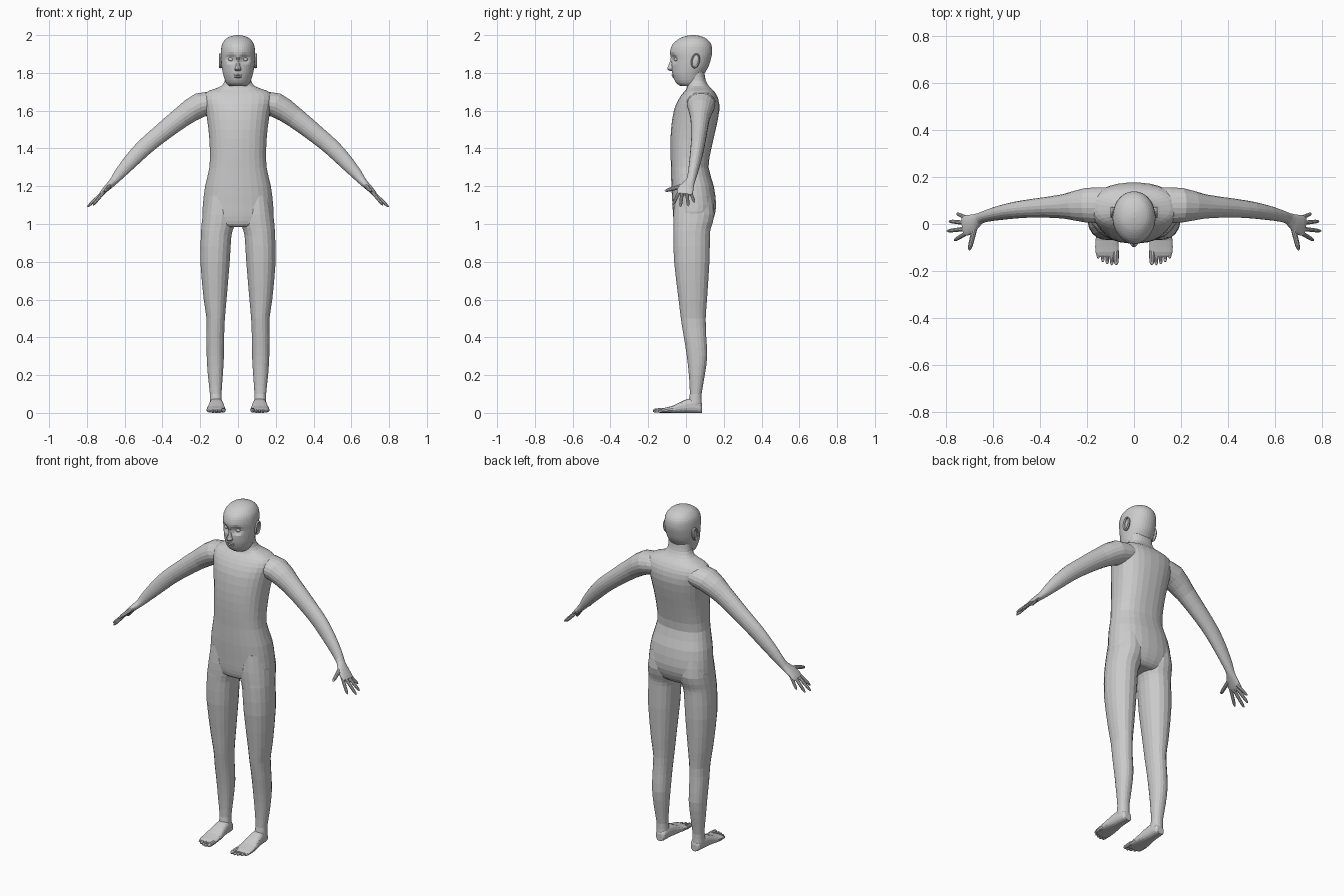
import bpy, bmesh, math
from mathutils import Vector, Matrix

if "Cube" in bpy.data.objects:
    bpy.data.objects.remove(bpy.data.objects["Cube"])

skin = bpy.data.materials.new("light_grey")
skin.diffuse_color = (0.6, 0.6, 0.6, 1)
skin.use_nodes = True
skin.node_tree.nodes["Principled BSDF"].inputs["Base Color"].default_value = skin.diffuse_color


def finish(bm, name, mirror=False):
    bmesh.ops.recalc_face_normals(bm, faces=bm.faces)
    me = bpy.data.meshes.new(name)
    bm.to_mesh(me)
    bm.free()
    me.materials.append(skin)
    ob = bpy.data.objects.new(name, me)
    bpy.context.collection.objects.link(ob)
    if mirror:
        m = ob.modifiers.new("mirror", 'MIRROR')
        m.use_clip = False
        m.use_mirror_merge = False
    return ob


def spline(a, b, c, d, t):
    return 0.5 * (2 * b + (c - a) * t + (2 * a - 5 * b + 4 * c - d) * t * t
                  + (3 * b - a - 3 * c + d) * t ** 3)


def loft(bm, rings, seg=24, power=2.0, steps=2):
    """Skin through rings of (centre, half axis u, half axis v)."""
    full = []
    n = len(rings)
    for i in range(n - 1):
        q = [rings[max(0, min(n - 1, i + k))] for k in (-1, 0, 1, 2)]
        for s in range(steps):
            full.append([spline(q[0][j], q[1][j], q[2][j], q[3][j], s / steps) for j in range(3)])
    full.append(rings[-1])
    e = 2 / power
    loops = []
    for c, u, v in full:
        loop = []
        for k in range(seg):
            a = 2 * math.pi * (k + 0.5) / seg
            ca, sa = math.cos(a), math.sin(a)
            loop.append(bm.verts.new(c + u * math.copysign(abs(ca) ** e, ca)
                                     + v * math.copysign(abs(sa) ** e, sa)))
        loops.append(loop)
    for p, q in zip(loops, loops[1:]):
        for k in range(seg):
            bm.faces.new((p[k], p[(k + 1) % seg], q[(k + 1) % seg], q[k]))
    bm.faces.new(loops[0])
    bm.faces.new(loops[-1])


def level(z, x0, x1, y0, y1):
    """Horizontal ring."""
    return (Vector(((x0 + x1) / 2, (y0 + y1) / 2, z)),
            Vector(((x1 - x0) / 2, 0, 0)), Vector((0, (y1 - y0) / 2, 0)))


def tube(points):
    """Rings square to a path of (x, y, z, thickness radius, width radius)."""
    p = [Vector(q[:3]) for q in points]
    out = []
    for i, q in enumerate(points):
        t = (p[min(i + 1, len(p) - 1)] - p[max(i - 1, 0)]).normalized()
        u = t.cross(Vector((0, 1, 0))).normalized()
        out.append((p[i], u * q[3], u.cross(t) * q[4]))
    return out


def digit(bm, base, tip, r):
    """Finger or toe with a rounded end."""
    a, b = Vector(base), Vector(tip)
    pts = [(*a.lerp(b, t), r * k, r * k)
           for t, k in ((0, 1), (0.45, 0.95), (0.8, 0.85), (0.94, 0.6), (1, 0.2))]
    loft(bm, tube(pts), 10, 2, 1)


def ball(bm, loc, size, rot=0):
    m = Matrix.Translation(loc) @ Matrix.Rotation(rot, 4, 'X') @ Matrix.Diagonal((*size, 1))
    bmesh.ops.create_uvsphere(bm, u_segments=16, v_segments=10, radius=1, matrix=m)


# torso and neck
bm = bmesh.new()
loft(bm, [level(z, -w, w, a, b) for z, w, a, b in (
    (0.985, .10, -.045, .11), (1.0, .15, -.06, .13), (1.04, .186, -.068, .15),
    (1.1, .187, -.072, .16), (1.2, .175, -.078, .148), (1.3, .152, -.08, .12),
    (1.4, .15, -.083, .135), (1.5, .157, -.08, .158), (1.6, .172, -.065, .177),
    (1.66, .185, -.04, .172), (1.695, .172, -.015, .155), (1.712, .135, 0, .14),
    (1.73, .09, .005, .122), (1.76, .07, .005, .105), (1.8, .068, 0, .098),
    (1.86, .06, 0, .09))], 28, 2.4)
finish(bm, "torso")

# head: narrower toward the face, with pressed-in eye sockets
bm = bmesh.new()
loft(bm, [level(z, -w, w, a, b) for z, w, a, b in (
    (1.73, .045, -.03, .06), (1.75, .064, -.055, .08), (1.79, .078, -.071, .095),
    (1.83, .086, -.076, .118), (1.87, .09, -.078, .131), (1.91, .091, -.085, .139),
    (1.95, .085, -.072, .134), (1.98, .064, -.038, .11), (1.994, .037, -.005, .078),
    (2.0, .01, .025, .05))], 40, 2.1, 3)
for v in bm.verts:
    if v.co.y < 0:
        v.co.x *= 1 + v.co.y * 1.2
        d = math.hypot(abs(v.co.x) - .036, v.co.z - 1.872) / .03
        v.co.y += .014 * max(0, 1 - d * d)
finish(bm, "head")

# nose
bm = bmesh.new()
loft(bm, [level(z, -w, w, y, -.05) for z, w, y in (
    (1.89, .007, -.079), (1.86, .009, -.085), (1.835, .012, -.095),
    (1.82, .018, -.099), (1.81, .012, -.086))], 14)
finish(bm, "nose")

# lips
bm = bmesh.new()
ball(bm, (0, -.065, 1.789), (.024, .011, .005))
ball(bm, (0, -.062, 1.779), (.02, .011, .006))
finish(bm, "lips")

# eyes
bm = bmesh.new()
ball(bm, (.036, -.05, 1.872), (.015, .013, .011))
finish(bm, "eye", True)

# ears: raised rim around a thin shell
bm = bmesh.new()
ball(bm, (.087, .048, 1.862), (.008, .02, .036), -.2)
rim = []
for k in range(20):
    a = 2 * math.pi * k / 20
    out = Vector((.25, math.cos(a), math.sin(a))).normalized()
    c = Vector((.093, .05 + .019 * math.cos(a) + .005 * math.sin(a), 1.864 + .035 * math.sin(a)))
    rim.append([bm.verts.new(c + out * .005 * math.cos(b) + Vector((.008 * math.sin(b), 0, 0)))
                for b in (0, 1.257, 2.513, 3.77, 5.027)])
for i in range(20):
    p, q = rim[i], rim[(i + 1) % 20]
    for k in range(5):
        bm.faces.new((p[k], p[(k + 1) % 5], q[(k + 1) % 5], q[k]))
finish(bm, "ear", True)

# arm flowing into the palm
bm = bmesh.new()
loft(bm, tube([
    (.10, .08, 1.645, .055, .075), (.20, .08, 1.63, .066, .075), (.30, .075, 1.565, .056, .052),
    (.42, .068, 1.47, .048, .041), (.50, .06, 1.402, .045, .036), (.57, .048, 1.33, .039, .031),
    (.63, .034, 1.262, .029, .025), (.66, .022, 1.225, .021, .025), (.69, .003, 1.195, .017, .039),
    (.715, -.006, 1.17, .013, .044), (.73, -.009, 1.157, .007, .036)]), 20)
finish(bm, "arm", True)

# fingers and thumb
bm = bmesh.new()
for base, tip, r in (
        ((.705, .022, 1.172), (.757, .045, 1.115), .009),
        ((.715, .004, 1.168), (.79, .012, 1.095), .0095),
        ((.715, -.02, 1.168), (.798, -.03, 1.09), .0095),
        ((.71, -.036, 1.17), (.767, -.07, 1.10), .0095),
        ((.675, 0, 1.207), (.703, -.112, 1.175), .012)):
    digit(bm, base, tip, r)
finish(bm, "fingers", True)

# leg
bm = bmesh.new()
loft(bm, [level(*r) for r in (
    (1.15, .02, .172, -.06, .14), (1.05, .012, .188, -.068, .152), (.98, .022, .195, -.068, .133),
    (.94, .034, .197, -.068, .128), (.8, .043, .2, -.064, .125), (.6, .06, .182, -.04, .112),
    (.5, .069, .167, -.028, .105), (.4, .073, .168, -.012, .108), (.3, .074, .166, .004, .113),
    (.2, .08, .16, .015, .1), (.1, .087, .149, .02, .083), (.05, .084, .15, .008, .084),
    (.015, .085, .145, 0, .08))], 20, 2.2)
finish(bm, "leg", True)

# foot, heel to ball
bm = bmesh.new()
loft(bm, [(Vector((x, y, h / 2)), Vector((w, 0, 0)), Vector((0, 0, h / 2))) for y, x, w, h in (
    (.086, .114, .018, .04), (.075, .114, .03, .06), (.03, .115, .036, .078),
    (-.02, .115, .042, .062), (-.07, .116, .049, .038), (-.12, .115, .05, .025),
    (-.14, .114, .042, .016))], 18, 2.6)
finish(bm, "foot", True)

# toes
bm = bmesh.new()
for i in range(5):
    x = .077 + .019 * i
    r = .0125 if i == 0 else .009
    tip = -.177 + (.003, .001, .006, .015, .03)[i]
    digit(bm, (x, tip + .06, r + .002), (x - .001, tip, r), r)
finish(bm, "toes", True)
